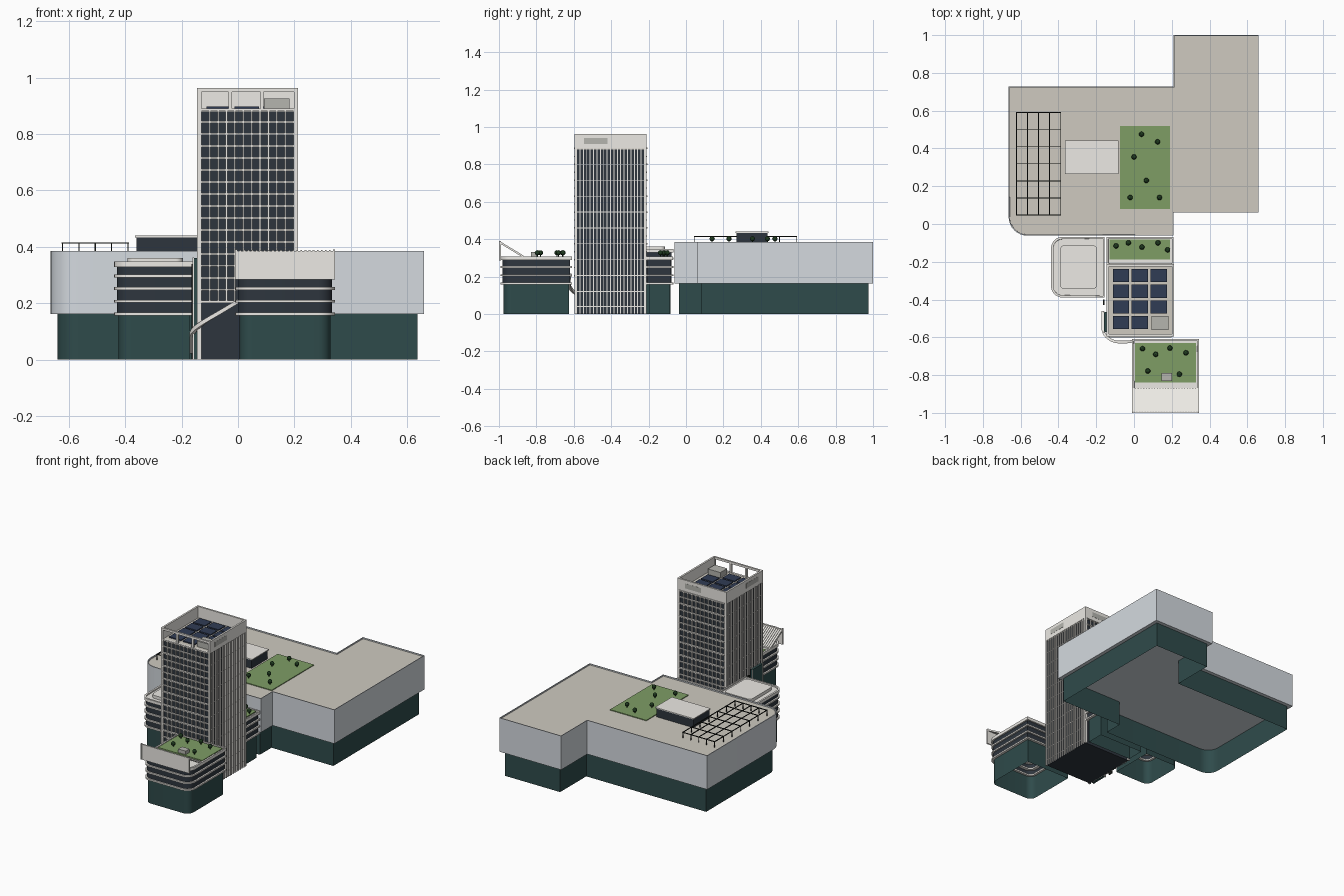
import bpy, bmesh, math
from mathutils import Vector

if "Cube" in bpy.data.objects:
    bpy.data.objects.remove(bpy.data.objects["Cube"])


def mat(name, r, g, b):
    m = bpy.data.materials.new(name)
    m.diffuse_color = (r, g, b, 1)
    m.use_nodes = True
    m.node_tree.nodes["Principled BSDF"].inputs["Base Color"].default_value = m.diffuse_color
    return m


CONC = mat("concrete", .84, .82, .78)
WALL = mat("grey_wall", .66, .70, .74)
ROOF = mat("roof", .62, .59, .53)
GLASS = mat("dark_glass", .027, .036, .048)
TEAL = mat("teal_glass", .028, .07, .07)
GREEN = mat("lawn", .21, .34, .13)
TREE = mat("foliage", .017, .053, .017)
SOLAR = mat("solar", .03, .045, .09)
DARK = mat("dark_metal", .012, .015, .012)
VENT = mat("vent", .46, .46, .43)


def finish(name, bm, *mats):
    bmesh.ops.recalc_face_normals(bm, faces=bm.faces)
    me = bpy.data.meshes.new(name)
    bm.to_mesh(me)
    bm.free()
    for m in mats:
        me.materials.append(m)
    ob = bpy.data.objects.new(name, me)
    bpy.context.collection.objects.link(ob)
    return ob


def smooth(ob):
    bpy.ops.object.select_all(action='DESELECT')
    ob.select_set(True)
    bpy.context.view_layer.objects.active = ob
    bpy.ops.object.shade_smooth_by_angle(angle=math.radians(30))


def boxes(name, items, m):
    """items: (x0, x1, y0, y1, z0, z1)"""
    bm = bmesh.new()
    for x0, x1, y0, y1, z0, z1 in items:
        vs = bmesh.ops.create_cube(bm, size=1)["verts"]
        bmesh.ops.scale(bm, verts=vs, vec=(x1 - x0, y1 - y0, z1 - z0))
        bmesh.ops.translate(bm, verts=vs, vec=((x0 + x1) / 2, (y0 + y1) / 2, (z0 + z1) / 2))
    return finish(name, bm, m)


def outline(corners, d=0):
    """Counter-clockwise right-angled corners (x, y, radius), inset by d."""
    n, out = len(corners), []
    for i, (x, y, r) in enumerate(corners):
        p = Vector((x, y))
        a = (Vector(corners[i - 1][:2]) - p).normalized()
        b = (Vector(corners[(i + 1) % n][:2]) - p).normalized()
        p += d * (Vector((a.y, -a.x)) + Vector((-b.y, b.x)))
        if r == 0:
            out.append(p)
            continue
        r = max(r - d, .01)
        c = p + (a + b) * r
        for k in range(9):
            t = math.pi / 2 * k / 8
            out.append(c - b * r * math.cos(t) - a * r * math.sin(t))
    return out


def loft(name, loops, m):
    """Join (points, z) loops with walls, leaving the ends open."""
    bm = bmesh.new()
    vs = [[bm.verts.new((p.x, p.y, z)) for p in pts] for pts, z in loops]
    for lo, hi in zip(vs, vs[1:]):
        for i in range(len(lo)):
            j = (i + 1) % len(lo)
            bm.faces.new((lo[i], lo[j], hi[j], hi[i]))
    bmesh.ops.remove_doubles(bm, verts=bm.verts, dist=1e-6)
    smooth(finish(name, bm, m))


def prism(name, pts, z0, z1, m, rim=0, drop=0, roof=None):
    """Capped extrusion, optionally with a parapet rim around a sunk roof."""
    bm = bmesh.new()
    lo = [bm.verts.new((p.x, p.y, z0)) for p in pts]
    hi = [bm.verts.new((p.x, p.y, z1)) for p in pts]
    bm.faces.new(lo[::-1])
    top = bm.faces.new(hi)
    for i in range(len(pts)):
        j = (i + 1) % len(pts)
        bm.faces.new((lo[i], lo[j], hi[j], hi[i]))
    bm.normal_update()
    if rim:
        bmesh.ops.inset_region(bm, faces=[top], thickness=rim)
        bmesh.ops.inset_region(bm, faces=[top], thickness=.0005)
        bmesh.ops.translate(bm, verts=top.verts, vec=(0, 0, -drop))
        top.material_index = 1
    smooth(finish(name, bm, m, roof or m))


def trees(name, spots, z):
    bm = bmesh.new()
    for x, y in spots:
        vs = bmesh.ops.create_icosphere(bm, subdivisions=2, radius=.014)["verts"]
        bmesh.ops.translate(bm, verts=vs, vec=(x, y, z + .022))
        vs = bmesh.ops.create_cone(bm, cap_ends=True, segments=6, radius1=.003, radius2=.003, depth=.02)["verts"]
        bmesh.ops.translate(bm, verts=vs, vec=(x, y, z + .008))
    finish(name, bm, TREE)


def banded(name, corners, slabs, top, roof):
    """Open teal base, dark glazing, projecting floor rings and a parapet roof."""
    base, glass = outline(corners, .016), outline(corners, .01)
    outer, inner = outline(corners), outline(corners, .03)
    loft(name + "_base", [(base, 0), (base, .16)], TEAL)
    loft(name + "_glazing", [(glass, .158), (glass, top - .01)], GLASS)
    for i, z in enumerate(slabs):
        a, b = z - .003, z + .007
        loft(f"{name}_slab_{i}", [(inner, a), (outer, a), (outer, b), (inner, b), (inner, a)], CONC)
    prism(name + "_roof", outer, top - .02, top, CONC, .012, .008, roof)


# large podium hall
HALL = [(-.664, -.062, .1), (.21, -.062, 0), (.21, .06, 0), (.66, .06, 0),
        (.66, 1, 0), (.21, 1, 0), (.21, .728, 0), (-.664, .728, 0)]
hall_in = outline(HALL, .024)
loft("hall_base", [(hall_in, 0), (hall_in, .162)], TEAL)
prism("hall_upper", outline(HALL), .162, .385, WALL, .006, .008, ROOF)
boxes("hall_lawn", [(-.075, .19, .08, .52, .375, .382)], GREEN)
trees("hall_trees", [(.04, .475), (.125, .435), (0, .355), (.065, .23), (-.02, .14), (.135, .14)], .38)
boxes("hall_penthouse", [(-.36, -.09, .27, .437, .375, .434)], GLASS)
boxes("hall_penthouse_roof", [(-.365, -.083, .265, .442, .434, .44)], CONC)

# roof pergola
px = [-.622 + .058 * i for i in range(5)]
py = [.047 + .0905 * i for i in range(7)]
bars = [(x - .002, x + .002, .044, .593, .411, .416) for x in px]
bars += [(-.625, -.387, y - .002, y + .002, .411, .416) for y in py]
bars += [(x - .002, x + .002, y - .002, y + .002, .376, .412) for x in px for y in py
         if x in (px[0], px[-1]) or y in (py[0], py[-1])]
boxes("pergola", bars, DARK)

# left rounded wing
LEFT = [(-.439, -.389, .06), (-.155, -.389, 0), (-.155, -.068, 0), (-.439, -.068, .06)]
banded("left_wing", LEFT, (.16, .205, .25, .295), .348, CONC)
RAISED = [(-.392, -.345, .025), (-.195, -.345, .025), (-.195, -.112, .025), (-.392, -.112, .025)]
prism("left_wing_raised_roof", outline(RAISED), .335, .36, CONC)

# rear link with roof garden
LINK = [(-.145, -.215, 0), (.21, -.215, 0), (.21, -.07, 0), (-.145, -.07, 0)]
banded("rear_link", LINK, (.16, .205, .25), .308, CONC)
boxes("rear_link_lawn", [(-.13, .19, -.187, -.083, .298, .307)], GREEN)
trees("rear_link_trees", [(-.095, -.116), (-.03, -.1), (.042, -.122), (.127, -.1), (.178, -.137)], .305)

# front wing with roof garden
FRONT = [(-.01, -.992, .06), (.344, -.992, .06), (.344, -.61, 0), (-.01, -.61, 0)]
banded("front_wing", FRONT, (.16, .205, .25), .308, CONC)
boxes("front_wing_lawn", [(.005, .328, -.84, -.63, .298, .307)], GREEN)
trees("front_wing_trees", [(.045, -.66), (.115, -.69), (.19, -.657), (.275, -.682), (.073, -.778), (.24, -.795)], .305)
boxes("front_wing_hatch", [(.145, .2, -.83, -.79, .3, .33)], VENT)

# sloped slatted canopy behind an upright front panel
bm = bmesh.new()


def sloped(x0, x1, low, high):
    a, b = (-.995, .377), (-.868, .3)
    prof = [(a[0], a[1] + low), (b[0], b[1] + low), (b[0], b[1] + high), (a[0], a[1] + high)]
    q0 = [bm.verts.new((x0, y, z)) for y, z in prof]
    q1 = [bm.verts.new((x1, y, z)) for y, z in prof]
    bm.faces.new(q0)
    bm.faces.new(q1[::-1])
    for i in range(4):
        j = (i + 1) % 4
        bm.faces.new((q0[i], q0[j], q1[j], q1[i]))


sloped(-.01, .344, 0, .008)
for i in range(25):
    x = -.006 + .346 * i / 24
    sloped(x - .003, x + .003, .008, .012)
finish("canopy", bm, CONC)
boxes("canopy_front_panel", [(-.008, .342, -.998, -.99, .285, .386)], CONC)
boxes("canopy_posts", [(x - .004, x + .004, -1, -.99, .285, .39) for x in (-.006, .34)], CONC)

# tower glazing core and corner frame
X0, X1, Y0, Y1 = -.145, .212, -.595, -.212
boxes("tower_core", [(X0 + .008, X1 - .008, Y0 + .008, Y1 - .008, 0, .884)], GLASS)
boxes("tower_corners", [(x, x + .015, y, y + .012, 0, .886)
                        for x in (X0, X1 - .015) for y in (Y0, Y1 - .012)], CONC)

# open crown: three solid walls and a front frame with three openings
boxes("tower_crown", [(X0, X0 + .012, Y0, Y1, .884, .963), (X1 - .012, X1, Y0, Y1, .884, .963),
                      (X0, X1, Y1 - .012, Y1, .884, .963), (X0, X1, Y0, Y0 + .012, .949, .963),
                      (X0, X1, Y0, Y0 + .012, .882, .89)]
      + [(x, x + w, Y0, Y0 + .012, .886, .955) for x, w in ((X0, .015), (-.034, .012), (.079, .012), (.198, .014))],
      CONC)
boxes("tower_roof", [(X0 + .004, X1 - .004, Y0 + .004, Y1 - .004, .88, .888)], ROOF)
boxes("crown_vents", [(X1 - .004, X1 + .001, -.545, -.42, .91, .942), (X0 - .001, X0 + .004, -.545, -.42, .91, .942),
                      (.04, .155, Y1 - .004, Y1 + .001, .91, .942)], VENT)
boxes("solar_panels", [(-.112 + .1 * i, -.026 + .1 * i, -.557 + .083 * j, -.487 + .083 * j, .89, .897)
                       for i in range(3) for j in range(4) if (i, j) != (2, 0)], SOLAR)
boxes("tower_plant_box", [(.092, .182, -.56, -.488, .886, .925)], VENT)

# front and back facades: ledges every floor, thicker every second one
rows = [.205 + .0425 * i for i in range(17)]
ledges, mullions = [], []
for i, z in enumerate(rows):
    t, o = (.004, .005) if i % 2 == 0 else (.003, .003)
    ledges += [(X0 + .014, X1 - .014, Y0 - o, Y0 + .012, z - t, z + t),
               (X0 + .014, X1 - .014, Y1 - .012, Y1 + o, z - t, z + t)]
for i in range(1, 11):
    x = -.13 + .327 * i / 11
    mullions += [(x - .003, x + .003, Y0, Y0 + .012, .205, .884),
                 (x - .003, x + .003, Y1 - .012, Y1, .205, .884)]
boxes("tower_ledges", ledges, CONC)
boxes("tower_mullions", mullions, CONC)

# side facades: vertical fins with thin spandrels behind
fins = []
for i in range(1, 20):
    y = Y0 + .01 + (Y1 - Y0 - .02) * i / 20
    fins += [(X0, X0 + .012, y - .0025, y + .0025, 0, .884), (X1 - .012, X1, y - .0025, y + .0025, 0, .884)]
boxes("tower_fins", fins, CONC)
boxes("tower_spandrels", [(X0 + .006, X1 - .006, Y0 + .01, Y1 - .01, z - .002, z + .002)
                          for z in rows[::2] + [.12, .04]], CONC)

# side lift shaft
boxes("lift_shaft", [(-.158, -.142, -.572, -.466, 0, .36)], TEAL)
boxes("lift_frame", [(-.162, -.156, y, y + .006, 0, .362) for y in (-.576, -.468)], CONC)
boxes("lift_pipe", [(-.164, -.156, -.43, -.4, 0, .34)], DARK)

# curved ramp climbing round the tower corner to the front wing
path = [(-.165, -.46), (-.165, -.52)]
path += [(-.075 - .09 * math.cos(math.pi * k / 24), -.55 - .075 * math.sin(math.pi * k / 24)) for k in range(13)]
path += [(-.04, -.625), (0, -.62)]
bm = bmesh.new()
rings, run = [], 0
for i, p in enumerate(path):
    d = Vector(path[min(i + 1, len(path) - 1)]) - Vector(path[max(i - 1, 0)])
    s = Vector((-d.y, d.x)).normalized() * .007
    run += (Vector(p) - Vector(path[i - 1])).length if i else 0
    z = .03 + run * .6
    rings.append([bm.verts.new((p[0] + s.x * a, p[1] + s.y * a, z + h))
                  for a, h in ((-1, -.008), (1, -.008), (1, .008), (-1, .008))])
for a, b in zip(rings, rings[1:]):
    for i in range(4):
        j = (i + 1) % 4
        bm.faces.new((a[i], a[j], b[j], b[i]))
bm.faces.new(rings[0])
bm.faces.new(rings[-1])
finish("curved_ramp", bm, CONC)
